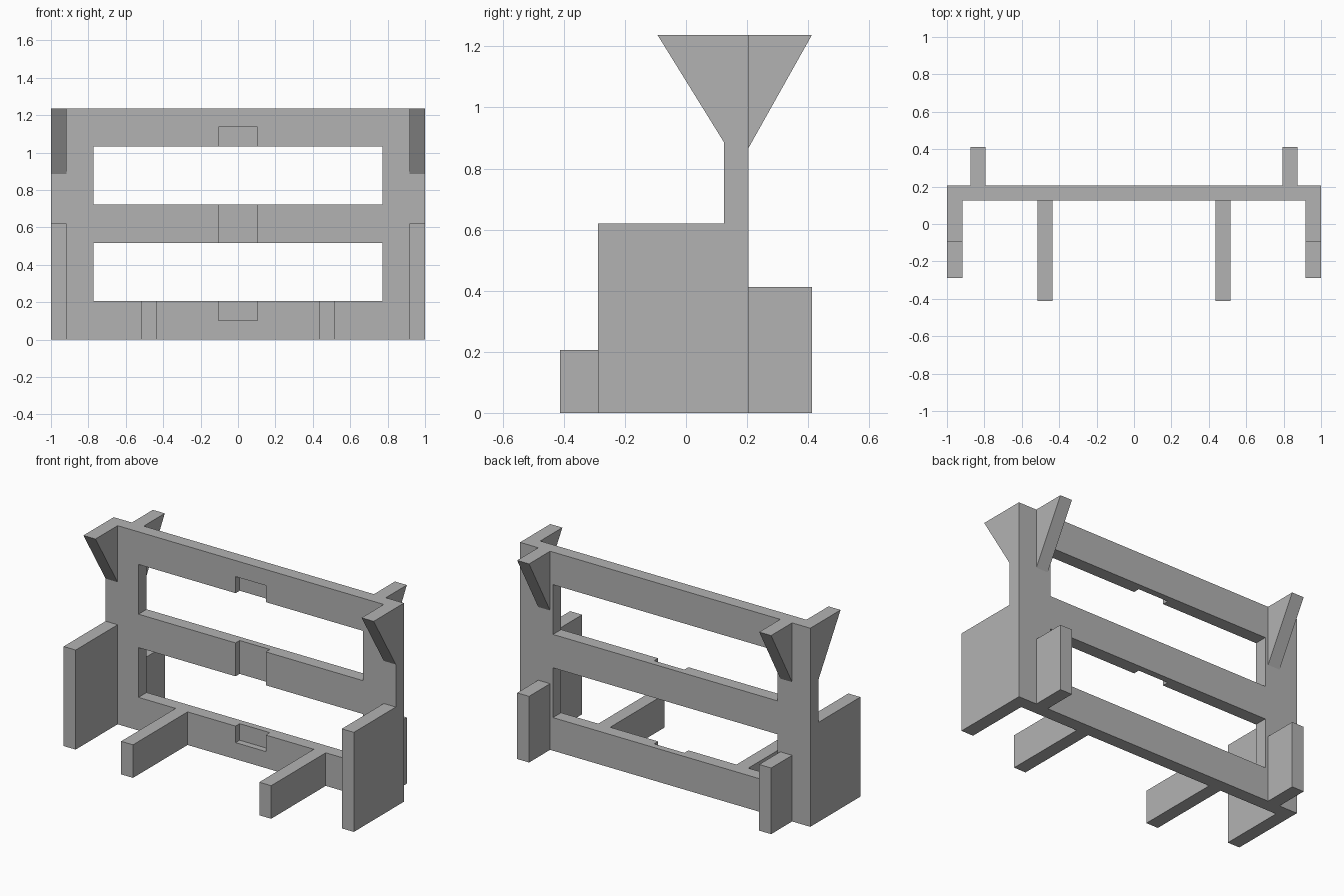
import bpy
import bmesh

if "Cube" in bpy.data.objects:
    bpy.data.objects.remove(bpy.data.objects["Cube"], do_unlink=True)

grey = bpy.data.materials.new("plain_grey")
grey.use_nodes = True
COLOUR = (0.45, 0.45, 0.45, 1)
grey.diffuse_color = COLOUR
grey.node_tree.nodes["Principled BSDF"].inputs["Base Color"].default_value = COLOUR

WIDTH, HEIGHT = 1.0, 1.237          # half width, full height
FRONT, BACK = 0.125, 0.205          # front and back planes of the frame


def slab(name, x0, x1, profile):
    """Extrude a (y, z) side profile from x0 to x1."""
    bm = bmesh.new()
    face = bm.faces.new([bm.verts.new((x0, y, z)) for y, z in profile])
    out = bmesh.ops.extrude_face_region(bm, geom=[face])
    moved = [v for v in out["geom"] if isinstance(v, bmesh.types.BMVert)]
    bmesh.ops.translate(bm, verts=moved, vec=(x1 - x0, 0, 0))
    bmesh.ops.recalc_face_normals(bm, faces=bm.faces)
    mesh = bpy.data.meshes.new(name)
    bm.to_mesh(mesh)
    bm.free()
    mesh.materials.append(grey)
    obj = bpy.data.objects.new(name, mesh)
    bpy.context.collection.objects.link(obj)
    return obj


def rect(y0, y1, z0, z1):
    return [(y0, z0), (y1, z0), (y1, z1), (y0, z1)]


def pair(name, x0, x1, profile):
    """The same part on the left (+x) and right (-x) sides."""
    slab("left_" + name, x0, x1, profile)
    slab("right_" + name, -x1, -x0, profile)


def cut(target, half_width, profile):
    cutter = slab("cutter", -half_width, half_width, profile)
    cutter.hide_render = True
    mod = target.modifiers.new("cut", "BOOLEAN")
    mod.operation, mod.solver, mod.object = "DIFFERENCE", "EXACT", cutter
    with bpy.context.temp_override(object=target, active_object=target):
        bpy.ops.object.modifier_apply(modifier=mod.name)
    bpy.data.objects.remove(cutter, do_unlink=True)


# Upright frame with two long openings
frame = slab("frame", -WIDTH, WIDTH, rect(FRONT, BACK, 0, HEIGHT))
for low, high in ((0.206, 0.516), (0.724, 1.034)):
    cut(frame, 0.773, rect(FRONT - 0.1, BACK + 0.1, low, high))

# Shallow central recesses in the front of each rail
for low, high in ((0.103, 0.3), (0.45, 0.8), (0.95, 1.137)):
    cut(frame, 0.104, rect(FRONT - 0.1, FRONT + 0.04, low, high))

# Front side panels, feet and upper brackets
pair("side_panel", 0.917, WIDTH, rect(-0.288, FRONT, 0, 0.62))
pair("front_foot", 0.435, 0.517, rect(-0.412, FRONT, 0, 0.206))
pair("front_bracket", 0.917, WIDTH, [(FRONT, 0.885), (FRONT, HEIGHT), (-0.093, HEIGHT)])

# Rear legs and upper brackets
pair("rear_leg", 0.793, 0.875, rect(BACK, 0.412, 0, 0.412))
pair("rear_bracket", 0.793, 0.875, [(BACK, 0.868), (0.412, HEIGHT), (BACK, HEIGHT)])
